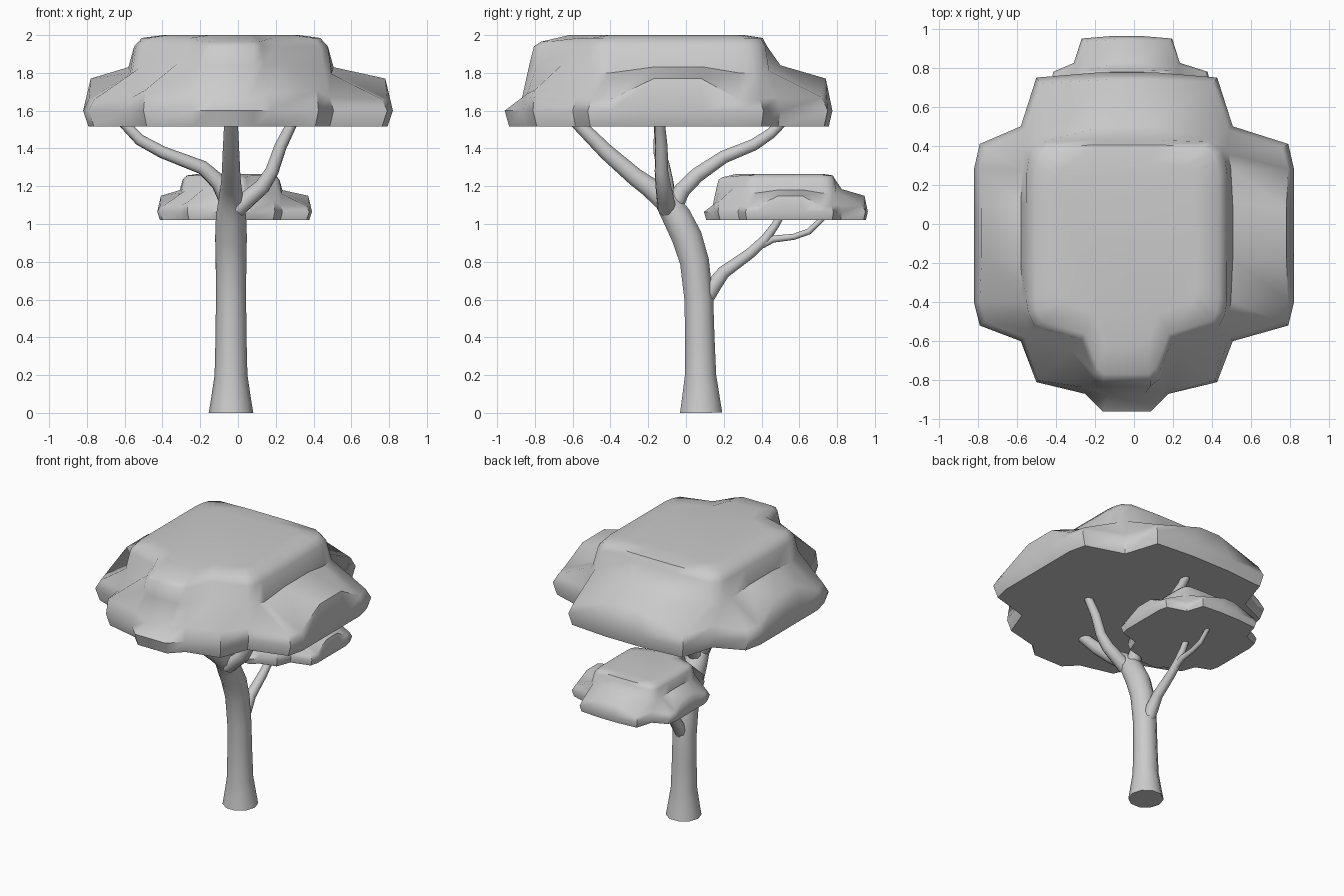
import bpy, bmesh, math


def finish(obj, angle):
    bpy.ops.object.select_all(action='DESELECT')
    obj.select_set(True)
    bpy.context.view_layer.objects.active = obj
    if obj.type == 'CURVE':
        bpy.ops.object.convert(target='MESH')
    bpy.ops.object.shade_smooth_by_angle(angle=math.radians(angle))


def limb(name, points):
    """Tapered tube through (x, y, z, radius) points."""
    cu = bpy.data.curves.new(name, 'CURVE')
    cu.dimensions = '3D'
    cu.bevel_depth = 1.0
    cu.bevel_resolution = 3
    cu.use_fill_caps = True
    sp = cu.splines.new('POLY')
    sp.points.add(len(points) - 1)
    for p, (x, y, z, r) in zip(sp.points, points):
        p.co = (x, y, z, 1)
        p.radius = r
    obj = bpy.data.objects.new(name, cu)
    bpy.context.collection.objects.link(obj)
    finish(obj, 50)


# Trunk, running into the front branch
X = -0.037
limb("trunk", [(X, .08, 0, .118), (X, .079, .08, .105), (X, .077, .2, .087), (X, .073, .4, .082),
               (X, .068, .6, .08), (X, .045, .8, .081), (X, .005, .93, .084),
               (X, -.05, 1.04, .08), (X, -.11, 1.13, .066), (X, -.2, 1.2, .055),
               (X, -.27, 1.25, .05), (X, -.42, 1.38, .044), (X, -.58, 1.54, .036)])
# Upper branches
limb("back_branch", [(X, -.07, 1.08, .05), (X, -.02, 1.18, .045), (X, .06, 1.26, .042),
                     (X, .2, 1.355, .036), (X, .36, 1.42, .033), (X, .45, 1.48, .03),
                     (X, .52, 1.55, .027)])
limb("left_branch", [(-.04, -.1, 1.1, .05), (-.1, -.11, 1.22, .045), (-.19, -.12, 1.3, .038),
                     (-.4, -.14, 1.38, .033), (-.52, -.14, 1.445, .031), (-.61, -.14, 1.54, .028)])
limb("right_branch", [(-.01, -.1, 1.08, .05), (.06, -.11, 1.14, .046), (.13, -.12, 1.2, .042),
                      (.18, -.13, 1.28, .036), (.225, -.13, 1.41, .033), (.29, -.14, 1.54, .028)])
# Low branch and its twig
limb("low_branch", [(X, .1, .6, .045), (X, .15, .68, .043), (X, .2, .745, .036),
                    (X, .34, .845, .03), (X, .42, .92, .027), (X, .47, .99, .022), (X, .5, 1.04, .02)])
limb("low_twig", [(X, .4, .89, .022), (X, .46, .92, .02), (X, .57, .932, .017),
                  (X, .65, .96, .017), (X, .74, 1.045, .014)])

# Canopy: left half of each ring, from back to front
rim = [(-.2, .775), (-.5, .75), (-.58, .5), (-.79, .41), (-.82, .28), (-.82, .09), (-.82, -.18),
       (-.82, -.4), (-.79, -.52), (-.58, -.6), (-.5, -.81), (-.25, -.87), (-.16, -.96)]
shelf = [(-.12, .74, 1.77), (-.48, .72, 1.67), (-.56, .48, 1.67), (-.76, .39, 1.66),
         (-.79, .28, 1.66), (-.78, .08, 1.77), (-.78, -.17, 1.77), (-.79, -.4, 1.66),
         (-.76, -.5, 1.66), (-.56, -.58, 1.67), (-.49, -.8, 1.71), (-.24, -.84, 1.69),
         (-.13, -.87, 1.66)]
body = [(-.16, .5, 1.84), (-.5, .44, 1.81), (-.55, .4, 1.8), (-.56, .36, 1.8), (-.57, .28, 1.8),
        (-.58, .1, 1.83), (-.58, -.18, 1.83), (-.57, -.4, 1.8), (-.56, -.46, 1.8),
        (-.53, -.54, 1.82), (-.32, -.65, 1.85), (-.21, -.79, 1.84), (-.16, -.83, 1.84)]
crown = [(-.2, .43), (-.46, .42), (-.52, .38), (-.54, .33), (-.55, .26), (-.55, .1), (-.55, -.18),
         (-.55, -.4), (-.54, -.46), (-.51, -.52), (-.27, -.59), (-.2, -.77), (-.16, -.805)]


def mirrored(half):
    # Outer tips mirror about x = 0, the inner body about its own centre
    other = [(-x if x < -.7 else -x + 2 * X, y, z) for x, y, z in half]
    return half + other[::-1]


bottom = [(x * .965, y * .975, 1.515) for x, y in rim]
edge = [(x, y, 1.6) for x, y in rim]
top = [(x, y, 1.94) for x, y in crown]
cap = [(X + (x - X) * .92, -.06 + (y + .06) * .95, 1.965 if y < -.7 else 1.985) for x, y in crown]
core = [(X + (x - X) * .7, -.06 + (y + .06) * .75, 2.0) for x, y in crown]
rings = [mirrored(h) for h in (bottom, edge, shelf, body, top, cap, core)]


def canopy(name, scale, origin):
    bm = bmesh.new()
    vs = [[bm.verts.new((x * scale + origin[0], y * scale + origin[1],
                         (z - 1.515) * scale + origin[2])) for x, y, z in r] for r in rings]
    n = len(vs[0])
    for a, b in zip(vs, vs[1:]):
        for i in range(n):
            j = (i + 1) % n
            bm.faces.new((a[i], a[j], b[j], b[i]))
    bm.faces.new(vs[0][::-1])
    bm.faces.new(vs[-1])
    bmesh.ops.recalc_face_normals(bm, faces=bm.faces)
    me = bpy.data.meshes.new(name)
    bm.to_mesh(me)
    bm.free()
    obj = bpy.data.objects.new(name, me)
    bpy.context.collection.objects.link(obj)
    finish(obj, 50)


canopy("main_canopy", 1.0, (0, 0, 1.515))
canopy("small_canopy", .5, (-.018, .575, 1.022))
